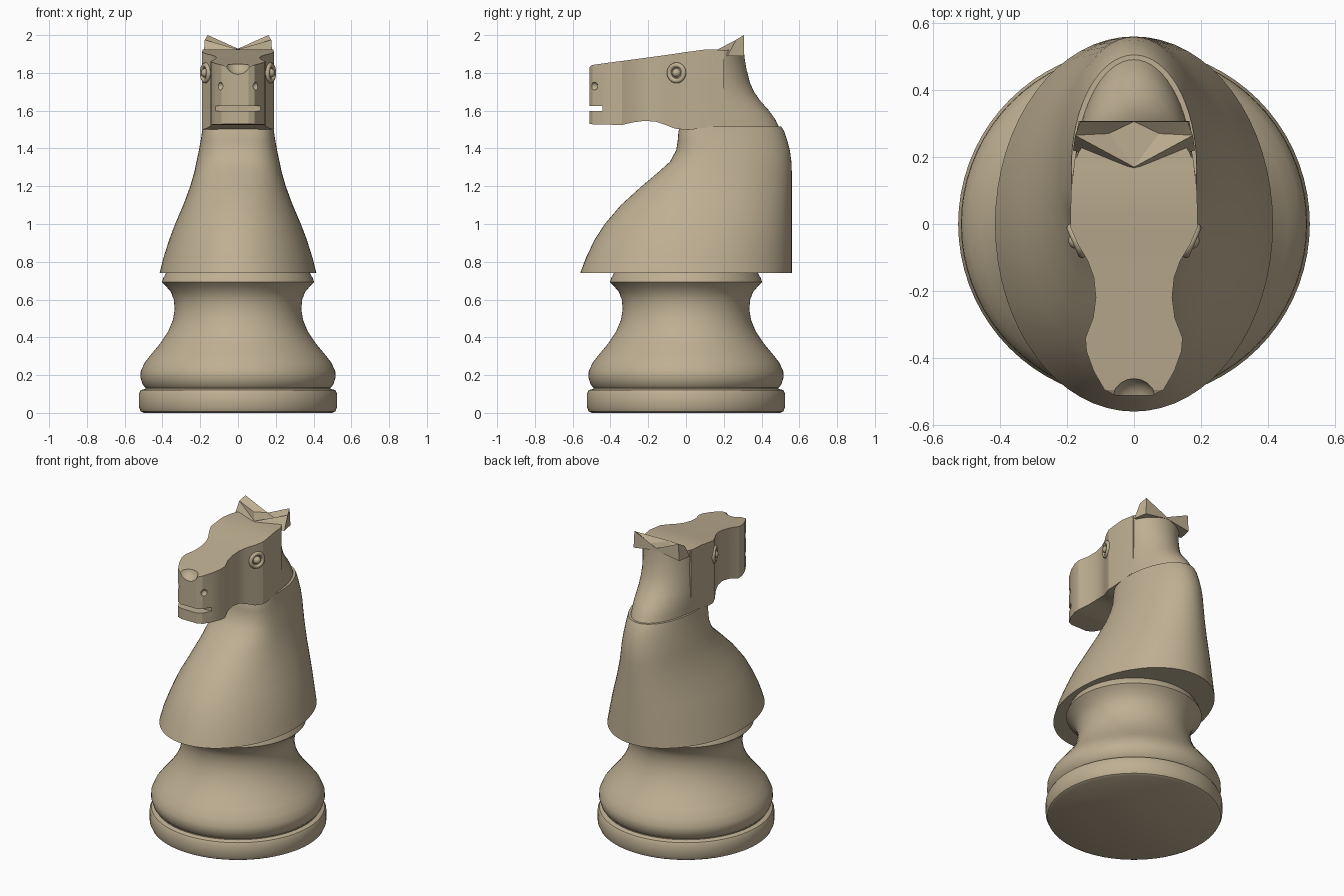
import bpy, bmesh, math
from mathutils import Vector

if "Cube" in bpy.data.objects:
    bpy.data.objects.remove(bpy.data.objects["Cube"])

wood = bpy.data.materials.new("tan_wood")
wood.diffuse_color = (0.52, 0.43, 0.29, 1)
wood.use_nodes = True
wood.node_tree.nodes["Principled BSDF"].inputs["Base Color"].default_value = wood.diffuse_color


def finish(ob, angle=30):
    ob.data.materials.clear()
    ob.data.materials.append(wood)
    bpy.ops.object.select_all(action='DESELECT')
    ob.select_set(True)
    bpy.context.view_layer.objects.active = ob
    bpy.ops.object.shade_smooth_by_angle(angle=math.radians(angle))


def loft(name, rings):
    """Skin a stack of equal-length closed rings and cap both ends."""
    bm = bmesh.new()
    vs = [[bm.verts.new(p) for p in r] for r in rings]
    n = len(vs[0])
    for a, b in zip(vs, vs[1:]):
        for i in range(n):
            bm.faces.new((a[i], a[(i + 1) % n], b[(i + 1) % n], b[i]))
    bm.faces.new(vs[0][::-1])
    bm.faces.new(vs[-1])
    bmesh.ops.recalc_face_normals(bm, faces=bm.faces)
    me = bpy.data.meshes.new(name)
    bm.to_mesh(me)
    bm.free()
    ob = bpy.data.objects.new(name, me)
    bpy.context.collection.objects.link(ob)
    return ob


def oval(z, front, back, half, mid, ef=2.0, n=64):
    """Egg-shaped ring, widest at y = mid; ef squares off the front half."""
    ring = []
    for i in range(n):
        t = 2 * math.pi * i / n
        c, s = math.cos(t), math.sin(t)
        e = 2 / ef if s < 0 else 1
        x = half * math.copysign(abs(c) ** e, c)
        y = mid + (s * (back - mid) if s >= 0 else -(abs(s) ** e) * (mid - front))
        ring.append((x, y, z))
    return ring


# turned base
profile = [(0.50, 0), (0.515, 0.008), (0.525, 0.03), (0.525, 0.10), (0.515, 0.12), (0.49, 0.128),
           (0.49, 0.134), (0.505, 0.15), (0.517, 0.19), (0.515, 0.22), (0.495, 0.265), (0.46, 0.31),
           (0.41, 0.37), (0.37, 0.43), (0.345, 0.49), (0.335, 0.55), (0.34, 0.60), (0.355, 0.64),
           (0.385, 0.675), (0.403, 0.692), (0.395, 0.715), (0.38, 0.742)]
finish(loft("turned_base", [oval(z, -r, r, r, 0, n=72) for r, z in profile]))

# chest and shoulders: z, front, back, half width, widest y, front squareness
chest = [(0.74, -0.56, 0.56, 0.415, 0.0, 2.0), (0.82, -0.53, 0.56, 0.395, 0.0, 2.0),
         (0.915, -0.485, 0.56, 0.365, 0.02, 2.0), (1.0, -0.43, 0.56, 0.333, 0.04, 2.05),
         (1.1, -0.345, 0.56, 0.29, 0.08, 2.1), (1.2, -0.235, 0.56, 0.253, 0.12, 2.2),
         (1.28, -0.14, 0.56, 0.23, 0.15, 2.4), (1.33, -0.085, 0.558, 0.22, 0.16, 2.6),
         (1.39, -0.052, 0.55, 0.207, 0.17, 2.9), (1.44, -0.044, 0.537, 0.198, 0.17, 3.2),
         (1.49, -0.04, 0.52, 0.19, 0.17, 3.4), (1.515, -0.03, 0.505, 0.187, 0.17, 3.4)]
finish(loft("chest", [oval(*c) for c in chest]))

# upper neck, slightly inset from the chest rim
neck = [(1.49, 0.0, 0.502, 0.178, 0.13, 4), (1.55, 0.0, 0.475, 0.18, 0.12, 4),
        (1.60, 0.0, 0.44, 0.182, 0.11, 4), (1.65, 0.0, 0.395, 0.183, 0.10, 4),
        (1.70, 0.0, 0.36, 0.184, 0.10, 4), (1.75, 0.0, 0.338, 0.184, 0.10, 4),
        (1.82, 0.02, 0.32, 0.184, 0.11, 4), (1.88, 0.06, 0.31, 0.184, 0.13, 4),
        (1.922, 0.1, 0.306, 0.178, 0.16, 4)]
finish(loft("upper_neck", [oval(*c) for c in neck]))

# head: y, half width, top z, bottom z
stations = [(-0.512, 0.055, 1.832, 1.53), (-0.495, 0.088, 1.842, 1.528), (-0.44, 0.12, 1.85, 1.527),
            (-0.38, 0.142, 1.858, 1.525), (-0.34, 0.145, 1.863, 1.524), (-0.28, 0.122, 1.871, 1.538),
            (-0.22, 0.114, 1.879, 1.546), (-0.16, 0.12, 1.887, 1.542), (-0.11, 0.138, 1.894, 1.525),
            (-0.06, 0.168, 1.901, 1.505), (-0.01, 0.19, 1.909, 1.50), (0.03, 0.19, 1.914, 1.50),
            (0.11, 0.187, 1.925, 1.51), (0.20, 0.176, 1.921, 1.53)]
head = loft("head", [[(-x, y, b), (x, y, b), (x, y, t), (-x, y, t)] for y, x, t, b in stations])

# cutters: mouth slot, nose dip, nostrils
cutters = []
bpy.ops.mesh.primitive_cube_add(size=1, location=(0, -0.50, 1.612))
bpy.context.object.scale = (0.4, 0.115, 0.027)
cutters.append(bpy.context.object)
for loc, r in [((0, -0.53, 1.86), 0.07), ((-0.097, -0.487, 1.73), 0.021), ((0.097, -0.487, 1.73), 0.021)]:
    bpy.ops.mesh.primitive_uv_sphere_add(segments=20, ring_count=12, radius=r, location=loc)
    cutters.append(bpy.context.object)
bpy.context.view_layer.objects.active = head
for c in cutters:
    c.hide_render = True
    m = head.modifiers.new("cut", 'BOOLEAN')
    m.operation, m.solver, m.object = 'DIFFERENCE', 'EXACT', c
    bpy.ops.object.modifier_apply(modifier=m.name)
for c in cutters:
    bpy.data.objects.remove(c, do_unlink=True)
finish(head, 20)

for side, label in ((1, "right"), (-1, "left")):
    # eye: ring and ball facing outward and a little forward
    n = Vector((0.92 * side, -0.4, 0)).normalized()
    rot = n.to_track_quat('Z', 'Y').to_euler()
    pos = Vector((0.172 * side, -0.05, 1.80))
    bpy.ops.mesh.primitive_torus_add(major_radius=0.042, minor_radius=0.013, major_segments=28,
                                     minor_segments=10, location=pos, rotation=rot)
    bpy.context.object.name = label + "_eye_ring"
    finish(bpy.context.object, 60)
    bpy.ops.mesh.primitive_uv_sphere_add(segments=20, ring_count=12, radius=0.024, location=pos)
    bpy.context.object.name = label + "_eye"
    finish(bpy.context.object, 60)

    # ear: pointed, four-sided, leaning back and outward
    bm = bmesh.new()
    base = [(0.0, 0.16, 1.915), (0.182, 0.22, 1.89), (0.165, 0.308, 1.89), (0.0, 0.308, 1.915)]
    crest = [(0.0, 0.17, 1.925), (0.176, 0.265, 1.975), (0.16, 0.306, 2.0), (0.0, 0.306, 1.928)]
    lo = [bm.verts.new((x * side, y, z)) for x, y, z in base]
    hi = [bm.verts.new((x * side, y, z)) for x, y, z in crest]
    for i in range(4):
        j = (i + 1) % 4
        bm.faces.new((lo[i], lo[j], hi[j], hi[i]))
    bm.faces.new(lo[::-1])
    valley = bm.verts.new((0.075 * side, 0.27, 1.928))
    for i in range(4):
        bm.faces.new((hi[i], hi[(i + 1) % 4], valley))
    bmesh.ops.recalc_face_normals(bm, faces=bm.faces)
    me = bpy.data.meshes.new(label + "_ear")
    bm.to_mesh(me)
    bm.free()
    ear = bpy.data.objects.new(label + "_ear", me)
    bpy.context.collection.objects.link(ear)
    finish(ear, 20)
